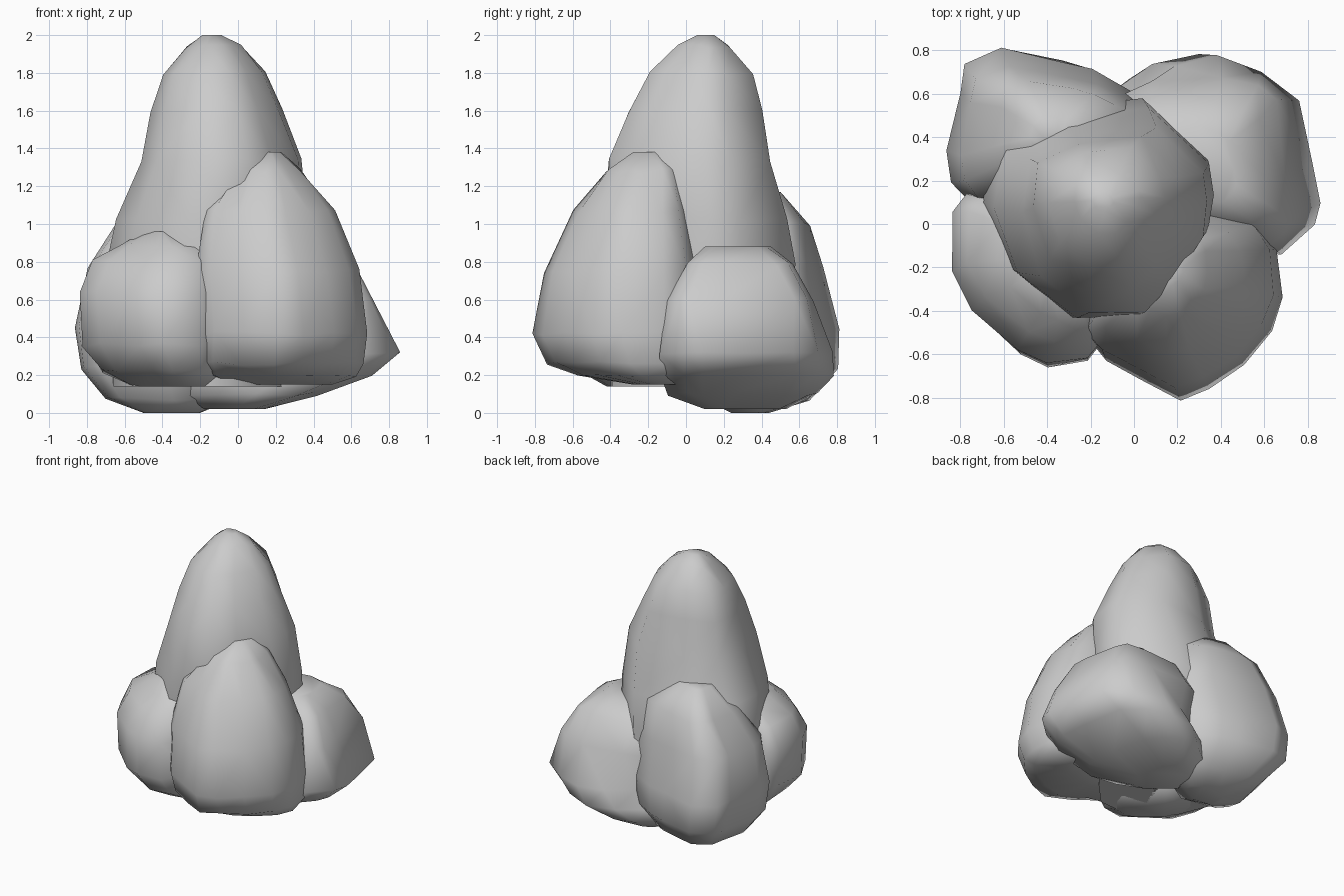
import bpy
import bmesh
import math
import random

random.seed(4)

default_cube = bpy.data.objects.get("Cube")
if default_cube:
    bpy.data.objects.remove(default_cube, do_unlink=True)

# Single stone colour
stone = bpy.data.materials.new("stone_grey")
stone.use_nodes = True
colour = (0.6, 0.6, 0.6, 1)
stone.diffuse_color = colour
shader = stone.node_tree.nodes["Principled BSDF"]
shader.inputs["Base Color"].default_value = colour
shader.inputs["Roughness"].default_value = 0.9


def remap(value, source_low, source_high, target_low, target_high, power):
    """Move a value from one range into another; a power below one squares the outline."""
    offset = 2 * (value - source_low) / (source_high - source_low) - 1
    offset = math.copysign(abs(offset) ** power, offset)
    middle = (target_low + target_high) / 2
    return middle + offset * (target_high - target_low) / 2


def wobble(amount):
    return random.uniform(-amount, amount)


def make_boulder(name, footprint, levels, roughness=0.006):
    """Loft a footprint through levels of (height, left, right, front, back, outline power)."""
    xs = [point[0] for point in footprint]
    ys = [point[1] for point in footprint]
    bm = bmesh.new()
    rings = []
    for index, (height, left, right, front, back, power) in enumerate(levels):
        is_cap = index in (0, len(levels) - 1)
        amount = 0 if is_cap else roughness
        ring = []
        for x, y in footprint:
            ring.append(bm.verts.new((
                remap(x, min(xs), max(xs), left, right, power) + wobble(amount),
                remap(y, min(ys), max(ys), front, back, power) + wobble(amount),
                height + wobble(amount * 2),
            )))
        rings.append(ring)

    # Sides between neighbouring rings, then both caps
    count = len(footprint)
    for lower, upper in zip(rings, rings[1:]):
        for i in range(count):
            j = (i + 1) % count
            bm.faces.new((lower[i], lower[j], upper[j], upper[i]))
    bm.faces.new(rings[0])
    bm.faces.new(rings[-1])
    bmesh.ops.recalc_face_normals(bm, faces=bm.faces)
    bmesh.ops.triangulate(bm, faces=bm.faces, quad_method='SHORT_EDGE')

    mesh = bpy.data.meshes.new(name)
    bm.to_mesh(mesh)
    bm.free()
    mesh.materials.append(stone)
    boulder = bpy.data.objects.new(name, mesh)
    bpy.context.collection.objects.link(boulder)

    # Soft weathered shading with only the hardest breaks kept sharp
    bpy.ops.object.select_all(action='DESELECT')
    boulder.select_set(True)
    bpy.context.view_layer.objects.active = boulder
    bpy.ops.object.shade_smooth_by_angle(angle=math.radians(75))
    return boulder


# Tall central spire
make_boulder(
    "central_spire",
    footprint=[(-.7, .1), (-.66, .38), (-.36, .53), (.03, .58), (.33, .3), (.36, .15),
               (.33, 0), (.14, -.24), (-.03, -.42), (-.3, -.43), (-.58, -.2)],
    levels=[(.14, -.66, .34, -.4, .54, 1),
            (.8, -.7, .37, -.43, .58, 1),
            (1.02, -.64, .37, -.43, .53, .95),
            (1.34, -.51, .34, -.41, .45, .85),
            (1.6, -.46, .23, -.31, .4, .85),
            (1.8, -.39, .14, -.2, .35, .9),
            (1.94, -.28, .03, -.04, .23, 1),
            (2, -.19, -.09, .06, .15, 1)],
)

# Upright boulder leaning on the front
make_boulder(
    "front_boulder",
    footprint=[(-.2, -.3), (-.22, -.53), (-.15, -.62), (.02, -.71), (.2, -.81),
               (.34, -.76), (.5, -.65), (.63, -.49), (.68, -.33), (.66, -.1),
               (.58, .03), (.35, .1), (0, .1)],
    levels=[(.15, -.08, .5, -.28, 0, 1),
            (.2, -.17, .62, -.57, .06, .9),
            (.26, -.2, .66, -.73, .08, .95),
            (.42, -.2, .68, -.81, .08, 1),
            (.75, -.22, .64, -.75, .06, 1),
            (1.07, -.17, .51, -.6, .01, 1),
            (1.28, -.01, .34, -.43, -.04, .95),
            (1.38, .13, .23, -.28, -.12, 1)],
)

# Low round boulder at the front, on the -x side
make_boulder(
    "front_low_boulder",
    footprint=[(-.22, -.64), (-.4, -.67), (-.53, -.61), (-.75, -.42), (-.84, -.23),
               (-.83, .05), (-.77, .13), (-.3, .13), (0, -.2), (-.1, -.5)],
    levels=[(.14, -.55, -.05, -.42, .08, 1),
            (.22, -.72, 0, -.57, .12, 1),
            (.36, -.82, 0, -.66, .14, 1),
            (.64, -.84, 0, -.64, .14, 1),
            (.8, -.77, 0, -.54, .12, 1),
            (.89, -.63, -.1, -.44, .06, 1),
            (.96, -.5, -.32, -.34, 0, 1)],
)

# Medium boulder at the back, on the -x side
make_boulder(
    "back_tall_boulder",
    footprint=[(-.86, .35), (-.84, .2), (-.76, .1), (-.4, .05), (0, .3), (.02, .58),
               (-.22, .71), (-.36, .75), (-.6, .82), (-.77, .74), (-.8, .6)],
    levels=[(0, -.5, -.2, .24, .44, 1),
            (.07, -.7, -.03, .1, .65, .95),
            (.24, -.83, .03, .07, .81, .92),
            (.45, -.86, .04, .06, .81, .92),
            (.76, -.8, .04, .08, .73, .88),
            (1, -.65, -.04, .18, .66, .85),
            (1.17, -.48, -.25, .33, .5, 1)],
)

# Broad boulder at the back, on the +x side
make_boulder(
    "back_broad_boulder",
    footprint=[(-.15, .5), (0, .6), (.2, .73), (.38, .78), (.58, .7), (.75, .57),
               (.82, .3), (.86, .12), (.83, .02), (.67, -.12), (.35, -.1), (-.2, .2)],
    levels=[(.02, -.18, .14, .1, .53, 1),
            (.1, -.27, .42, -.1, .7, .85),
            (.2, -.25, .71, -.14, .78, .85),
            (.32, -.2, .86, -.14, .78, .95),
            (.6, -.15, .71, -.1, .68, .52),
            (.79, -.08, .61, .01, .56, .48),
            (.88, .08, .47, .1, .45, .8)],
)
